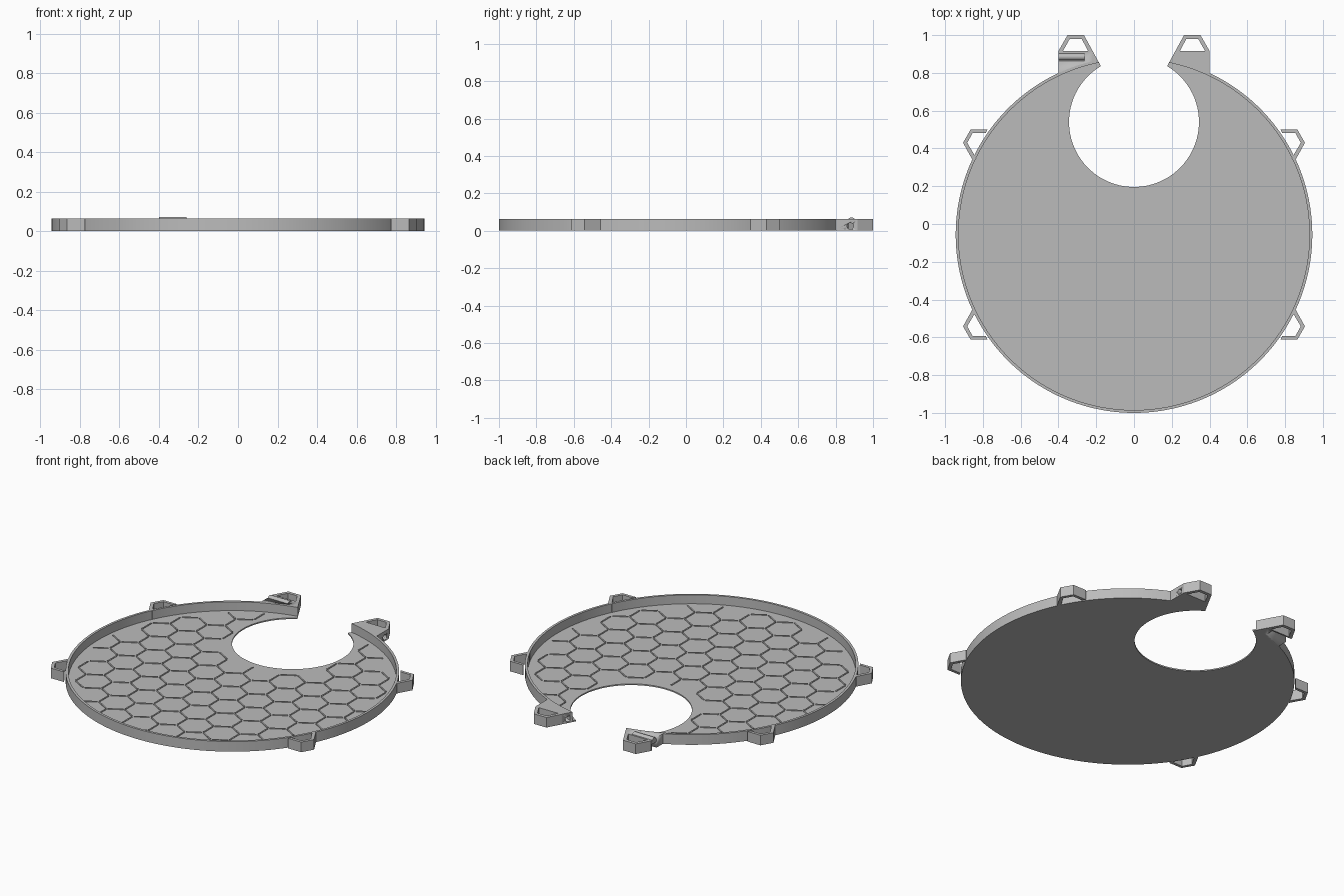
import bpy, bmesh, math
from mathutils import Vector, Matrix

old = bpy.data.objects.get("Cube")
if old:
    bpy.data.objects.remove(old, do_unlink=True)

grey = bpy.data.materials.new("light_grey")
grey.use_nodes = True
GREY = (0.5, 0.5, 0.5, 1)
grey.diffuse_color = GREY
grey.node_tree.nodes["Principled BSDF"].inputs["Base Color"].default_value = GREY

CY = -0.056                      # disc centre in y
R_OUT, R_IN = 0.944, 0.929       # rim radii
HOLE_Y, HOLE_R = 0.54, 0.344     # round notch
TIP = (0.175, 0.836)             # where notch meets its straight cheeks
H, FLOOR = 0.063, 0.008


def finish(name, bm, smooth=True):
    bmesh.ops.recalc_face_normals(bm, faces=bm.faces)
    me = bpy.data.meshes.new(name)
    bm.to_mesh(me)
    bm.free()
    me.materials.append(grey)
    ob = bpy.data.objects.new(name, me)
    bpy.context.collection.objects.link(ob)
    if smooth:
        bpy.ops.object.select_all(action='DESELECT')
        ob.select_set(True)
        bpy.context.view_layer.objects.active = ob
        bpy.ops.object.shade_smooth_by_angle(angle=math.radians(30))
    return ob


def extrude(bm, faces, height):
    geo = bmesh.ops.extrude_face_region(bm, geom=faces)["geom"]
    bmesh.ops.translate(bm, vec=(0, 0, height),
                        verts=[g for g in geo if isinstance(g, bmesh.types.BMVert)])


def prism(name, pts, z0, z1):
    bm = bmesh.new()
    face = bm.faces.new([bm.verts.new((x, y, z0)) for x, y in pts])
    extrude(bm, [face], z1 - z0)
    return finish(name, bm)


def band(name, outer, inner, closed=False):
    """Full-height wall between two matching paths."""
    bm = bmesh.new()
    a = [bm.verts.new((x, y, 0)) for x, y in outer]
    b = [bm.verts.new((x, y, 0)) for x, y in inner]
    n = len(a)
    faces = [bm.faces.new((a[i], a[(i + 1) % n], b[(i + 1) % n], b[i]))
             for i in range(n if closed else n - 1)]
    extrude(bm, faces, H)
    return finish(name, bm)


def arc(cy, r, a0, a1, n):
    return [(r * math.cos(math.radians(a0 + (a1 - a0) * i / n)),
             cy + r * math.sin(math.radians(a0 + (a1 - a0) * i / n)))
            for i in range(n + 1)]


def cylinder(name, r, x0, x1, y, z):
    bm = bmesh.new()
    m = Matrix.Translation(((x0 + x1) / 2, y, z)) @ Matrix.Rotation(math.pi / 2, 4, 'Y')
    bmesh.ops.create_cone(bm, cap_ends=True, segments=32, radius1=r, radius2=r,
                          depth=x1 - x0, matrix=m)
    return finish(name, bm)


def cut(target, cutter):
    cutter.hide_render = True
    bpy.context.view_layer.objects.active = target
    mod = target.modifiers.new("cut", 'BOOLEAN')
    mod.operation, mod.solver, mod.object = 'DIFFERENCE', 'EXACT', cutter
    bpy.ops.object.modifier_apply(modifier=mod.name)
    bpy.data.objects.remove(cutter, do_unlink=True)


# Thin floor with the round notch
floor_pts = arc(CY, R_IN + 0.003, 78.45, -258.45, 160)
floor_pts += arc(HOLE_Y, HOLE_R, 120.6, 419.4, 72)
prism("tray_floor", floor_pts, 0, FLOOR)

# Raised rim, open at the notch
band("rim_wall", arc(CY, R_OUT, 78.2, -258.2, 160), arc(CY, R_IN, 78.46, -258.46, 160))

# Honeycomb ribs on the floor
W = 0.18
S = W / math.sqrt(3)
bm = bmesh.new()
for row in range(-7, 8):
    for col in range(-7, 8):
        c = Vector(((col + 0.5 * (row % 2)) * W, CY + row * 1.5 * S, 0))
        for k in range(3):
            a = k * math.pi / 3
            mid = c + Vector((math.cos(a), math.sin(a), 0)) * W / 2
            along = Vector((-math.sin(a), math.cos(a), 0)) * (S / 2)
            ends = (mid + along, mid - along)
            if any((e - Vector((0, CY, 0))).length > 0.91 or
                   (e - Vector((0, HOLE_Y, 0))).length < HOLE_R + 0.02 or
                   (abs(e.x) < 0.2 and e.y > HOLE_Y) for e in ends):
                continue
            m = (Matrix.Translation(mid + Vector((0, 0, FLOOR + 0.001)))
                 @ Matrix.Rotation(a, 4, 'Z')
                 @ Matrix.Diagonal((0.008, S - 0.014, 0.006, 1)))
            bmesh.ops.create_cube(bm, size=1, matrix=m)
finish("honeycomb_ribs", bm, smooth=False)

# Four side loops
loop_out = [(0.775, 0.50), (0.865, 0.50), (0.905, 0.43), (0.858, 0.345)]
loop_in = [(0.785, 0.482), (0.854, 0.482), (0.883, 0.43), (0.835, 0.348)]
for sx, side in ((1, "left"), (-1, "right")):
    for sy, end in ((1, "back"), (-1, "front")):
        place = lambda p: (sx * p[0], CY + sy * (p[1] - CY))
        band(f"{end}_{side}_loop", [place(p) for p in loop_out], [place(p) for p in loop_in])

# Two lugs beside the notch, each with a loop on its end
lugs = {}
for sx, side in ((1, "left"), (-1, "right")):
    flip = lambda pts: [(sx * x, y) for x, y in pts]
    body = arc(CY, R_IN + 0.004, 64.6, 78.4, 14)
    body += [(0.219, 0.916), (0.40, 0.916)]
    lugs[side] = prism(f"{side}_lug", flip(body), 0, H)
    band(f"{side}_lug_loop",
         flip([(0.40, 0.916), (0.352, 1.0), (0.265, 1.0), (0.219, 0.916)]),
         flip([(0.376, 0.916), (0.340, 0.98), (0.277, 0.98), (0.243, 0.916)]))

# Pin bore in one lug, slot and raised pin in the other
cut(lugs["left"], cylinder("bore_cutter", 0.017, 0.1, 0.5, 0.878, 0.025))
cut(lugs["right"], prism("slot_cutter", [(-0.45, 0.862), (-0.262, 0.862),
                                         (-0.262, 0.906), (-0.45, 0.906)], -0.02, 0.1))
cylinder("hinge_pin", 0.018, -0.40, -0.262, 0.885, 0.054)
prism("slot_bridge", [(-0.40, 0.862), (-0.262, 0.862),
                      (-0.262, 0.906), (-0.40, 0.906)], 0.038, 0.056)
